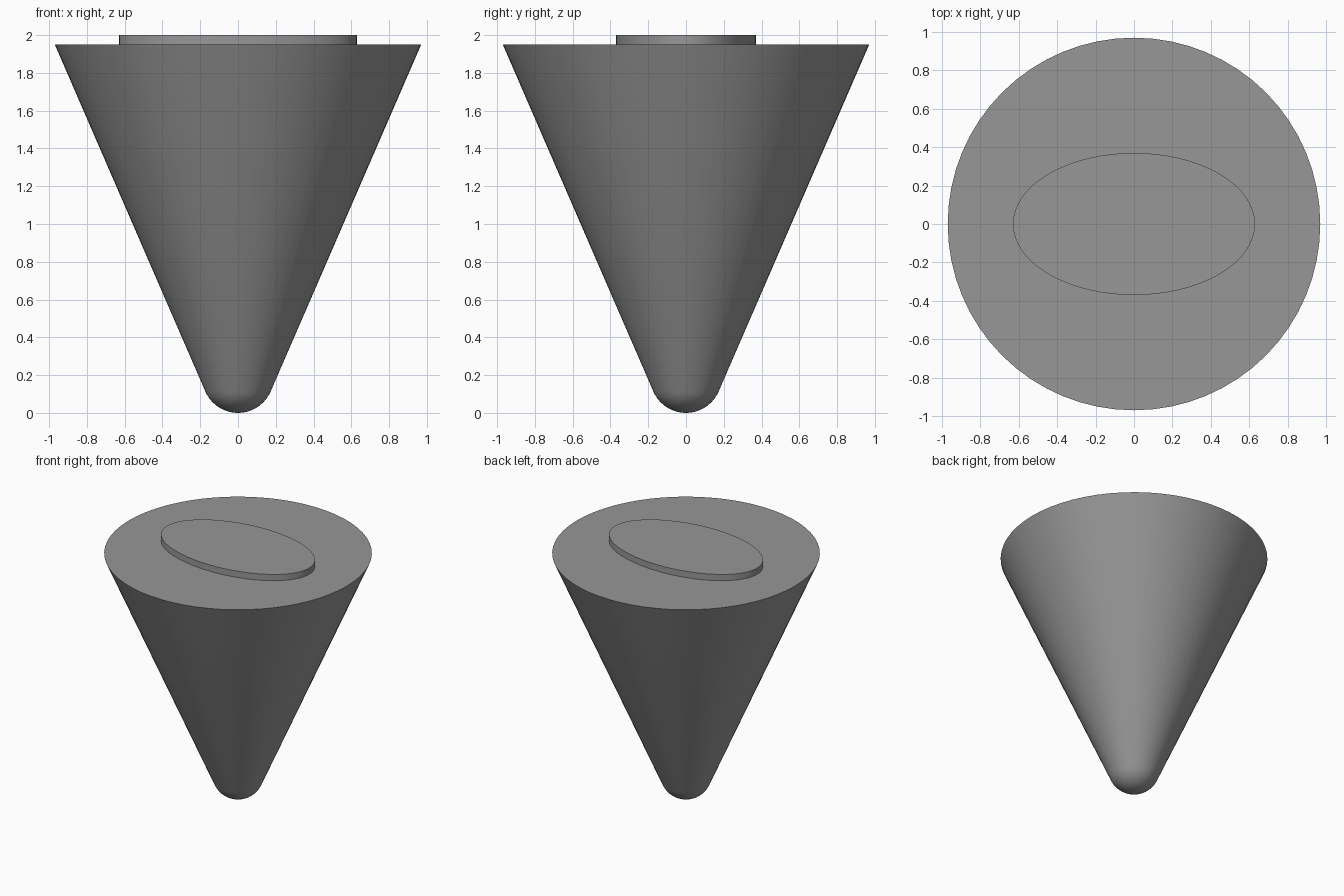
import bpy, bmesh, math

if "Cube" in bpy.data.objects:
    bpy.data.objects.remove(bpy.data.objects["Cube"])

SEGMENTS = 64
RIM_RADIUS, RIM_Z, SLOPE = 0.97, 1.95, 0.434

grey = bpy.data.materials.new("mid_grey")
grey.diffuse_color = (0.31, 0.31, 0.31, 1)
grey.use_nodes = True
grey.node_tree.nodes["Principled BSDF"].inputs["Base Color"].default_value = grey.diffuse_color


def make_object(name, bm):
    bmesh.ops.recalc_face_normals(bm, faces=bm.faces)
    mesh = bpy.data.meshes.new(name)
    bm.to_mesh(mesh)
    bm.free()
    mesh.materials.append(grey)
    obj = bpy.data.objects.new(name, mesh)
    bpy.context.collection.objects.link(obj)
    bpy.context.view_layer.objects.active = obj
    obj.select_set(True)
    bpy.ops.object.shade_smooth_by_angle(angle=math.radians(35))
    obj.select_set(False)
    return obj


# Cone body: a round tip tangent to the straight side, closed by a flat top
half_angle = math.atan(SLOPE)
axis_radius = RIM_RADIUS - SLOPE * RIM_Z
tip = axis_radius * math.cos(half_angle) / (1 - math.sin(half_angle))
sweep = math.pi / 2 - half_angle
profile = [(tip * math.sin(sweep * i / 10), tip - tip * math.cos(sweep * i / 10))
           for i in range(11)]
profile += [(RIM_RADIUS, RIM_Z), (0, RIM_Z)]

bm = bmesh.new()
verts = [bm.verts.new((r, 0, z)) for r, z in profile]
edges = [bm.edges.new(pair) for pair in zip(verts, verts[1:])]
bmesh.ops.spin(bm, geom=verts + edges, cent=(0, 0, 0), axis=(0, 0, 1),
               angle=math.tau, steps=SEGMENTS, use_duplicate=False)
bmesh.ops.remove_doubles(bm, verts=bm.verts, dist=0.0005)
make_object("cone_body", bm)

# Raised oval plate on the flat top
bm = bmesh.new()
bmesh.ops.create_cone(bm, cap_ends=True, segments=SEGMENTS,
                      radius1=1, radius2=1, depth=0.05)
bmesh.ops.scale(bm, vec=(0.63, 0.37, 1), verts=bm.verts)
bmesh.ops.translate(bm, vec=(0, 0, RIM_Z + 0.025), verts=bm.verts)
make_object("oval_plate", bm)
